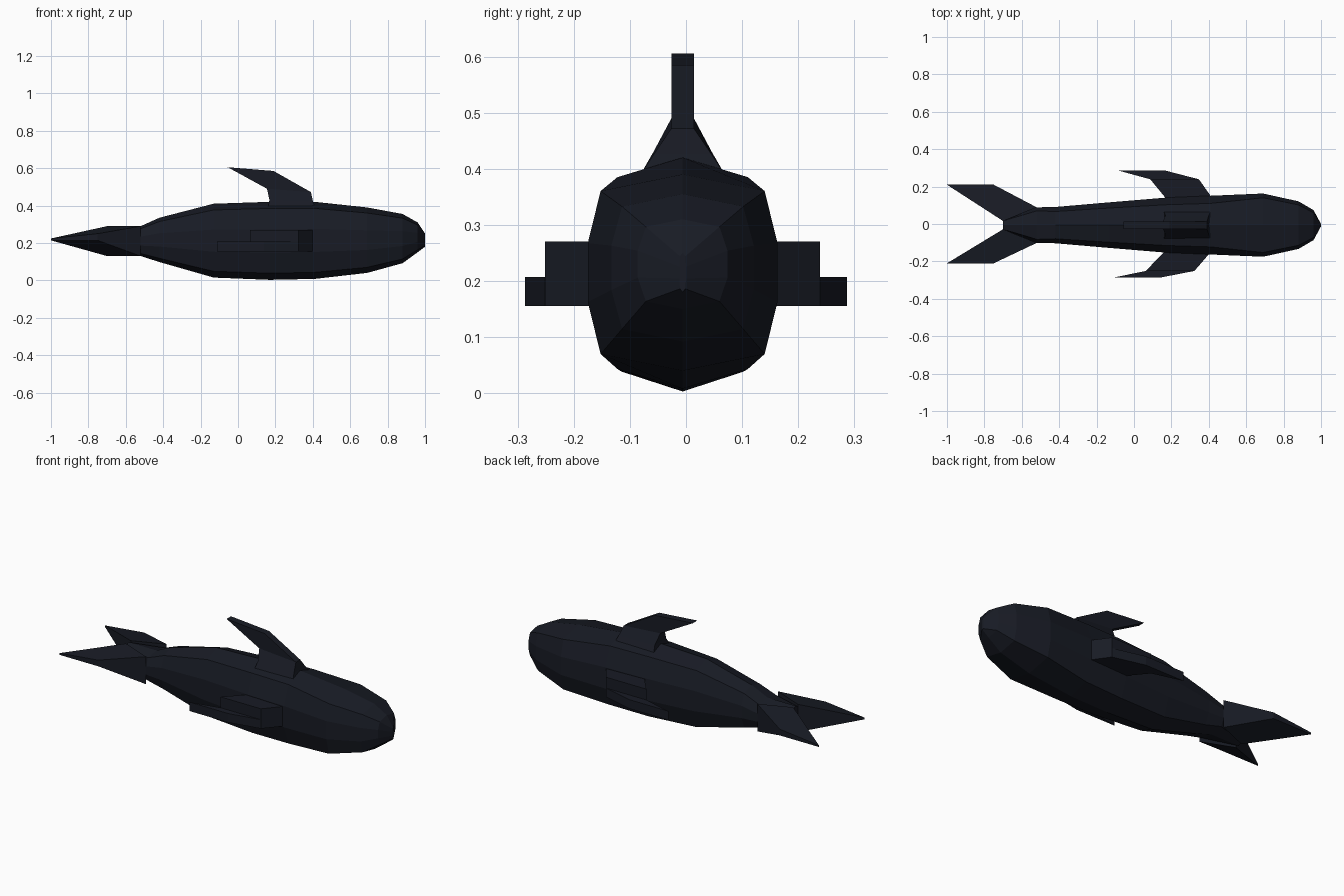
import bpy, bmesh

if "Cube" in bpy.data.objects:
    bpy.data.objects.remove(bpy.data.objects["Cube"])

YC = -0.006  # body centre line

mat = bpy.data.materials.new("dark_navy")
mat.diffuse_color = (0.009, 0.011, 0.018, 1)
mat.use_nodes = True
mat.node_tree.nodes["Principled BSDF"].inputs["Base Color"].default_value = mat.diffuse_color


def loft(name, rings):
    """Skin matching rings of points and cap both ends."""
    bm = bmesh.new()
    loops = [[bm.verts.new(p) for p in r] for r in rings]
    n = len(loops[0])
    for a, b in zip(loops, loops[1:]):
        for i in range(n):
            j = (i + 1) % n
            bm.faces.new((a[i], a[j], b[j], b[i]))
    bm.faces.new(loops[0])
    bm.faces.new(loops[-1])
    bmesh.ops.recalc_face_normals(bm, faces=bm.faces)
    me = bpy.data.meshes.new(name)
    bm.to_mesh(me)
    bm.free()
    me.materials.append(mat)
    ob = bpy.data.objects.new(name, me)
    bpy.context.collection.objects.link(ob)
    return ob


# Body: ten-sided sections (x, half width, bottom z, top z, shoulder ratio)
stations = [
    (-0.70, 0.025, 0.13, 0.29, 0.9),
    (-0.52, 0.095, 0.13, 0.29, 0.8),
    (-0.42, 0.097, 0.098, 0.335, 0.75),
    (-0.13, 0.122, 0.015, 0.41, 0.75),
    (0.17, 0.147, 0.003, 0.42, 0.74),
    (0.41, 0.157, 0.008, 0.42, 0.74),
    (0.69, 0.169, 0.04, 0.39, 0.865),
    (0.88, 0.127, 0.092, 0.355, 0.85),
    (0.96, 0.08, 0.15, 0.31, 0.82),
    (1.00, 0.006, 0.18, 0.25, 0.8),
]


def body_ring(x, w, lo, hi, s):
    half = [(0, 1), (s, 0.83), (1, 0.3), (1, -0.3), (s, -0.83), (0, -1)]
    section = half + [(-a, b) for a, b in half[-2:0:-1]]
    c, h = (lo + hi) / 2, (hi - lo) / 2
    return [(x, YC + a * w, c + b * h) for a, b in section]


loft("body", [body_ring(*s) for s in stations])

# Dorsal fin: front edge, back edge, half thickness
dorsal = [
    ((0.41, 0.39), (0.16, 0.39), 0.075),
    ((0.40, 0.425), (0.168, 0.43), 0.052),
    ((0.39, 0.472), (0.155, 0.49), 0.02),
    ((0.19, 0.585), (-0.055, 0.605), 0.02),
]
loft("dorsal_fin", [[(f[0], YC - t, f[1]), (f[0], YC + t, f[1]),
                     (b[0], YC + t, b[1]), (b[0], YC - t, b[1])]
                    for f, b, t in dorsal])


def slab(y, back, front, lo, hi):
    return [(back, y, lo), (front, y, lo), (front, y, hi), (back, y, hi)]


for side, label, dx in ((1, "left", 0.012), (-1, "right", -0.012)):
    # Side fin: thick inner block, then a thinner swept tip
    mid = YC + side * 0.245
    loft(label + "_fin_root", [
        slab(side * 0.06, 0.22, 0.49, 0.155, 0.27),
        slab(side * 0.15, 0.16, 0.41, 0.155, 0.27),
        slab(mid, 0.075 + dx, 0.335 + dx, 0.155, 0.27)])
    loft(label + "_fin_tip", [
        slab(mid, 0.075 + dx, 0.335 + dx, 0.155, 0.207),
        slab(side * 0.287, -0.10 + dx, 0.15 + dx, 0.155, 0.207)])

    # Tail fluke: tapers in height from the tail stock to a swept tip
    root_f, root_b = (-0.52, YC + side * 0.095), (-0.70, YC + side * 0.022)
    out_f, out_b = (-0.75, side * 0.21), (-1.0, side * 0.21)
    loft(label + "_fluke", [
        [(*root_b, 0.13), (*root_f, 0.13), (*root_f, 0.29), (*root_b, 0.29)],
        [(*out_b, 0.214), (*out_f, 0.214), (*out_f, 0.25), (*out_b, 0.224)]])
